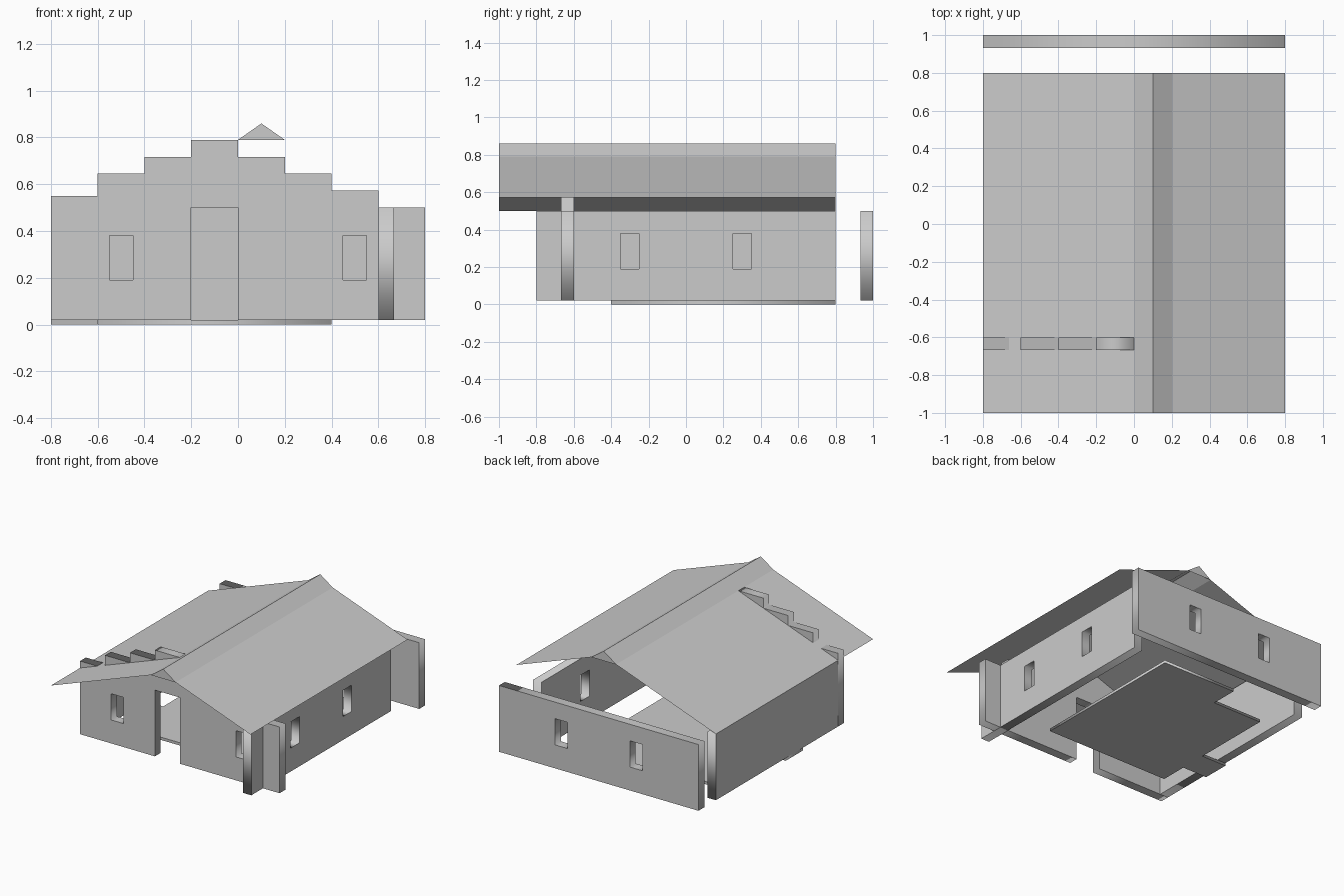
import bpy
from math import pi

if "Cube" in bpy.data.objects:
    bpy.data.objects.remove(bpy.data.objects["Cube"])

BASE, EAVE = 0.02, 0.5
THICK = 0.067
SILL, HEAD = 0.19, 0.38


def slab(name, outline, holes, thickness, location, rotation=(0, 0, 0)):
    """Flat panel: filled outline with cut-out holes, extruded to a thickness."""
    cu = bpy.data.curves.new(name, 'CURVE')
    cu.dimensions = '2D'
    cu.fill_mode = 'BOTH'
    cu.extrude = thickness / 2
    for pts in [outline] + holes:
        sp = cu.splines.new('POLY')
        sp.points.add(len(pts) - 1)
        for p, (a, b) in zip(sp.points, pts):
            p.co = (a, b, 0, 1)
        sp.use_cyclic_u = True
    ob = bpy.data.objects.new(name, cu)
    bpy.context.collection.objects.link(ob)
    ob.location = location
    ob.rotation_euler = rotation
    bpy.ops.object.select_all(action='DESELECT')
    ob.select_set(True)
    bpy.context.view_layer.objects.active = ob
    bpy.ops.object.convert(target='MESH')


def rect(a0, a1, b0, b1):
    return [(a0, b0), (a1, b0), (a1, b1), (a0, b1)]


def windows(*centres):
    return [rect(c - 0.05, c + 0.05, SILL, HEAD) for c in centres]


FACING_FRONT = (pi / 2, 0, 0)
FACING_SIDE = (pi / 2, 0, pi / 2)

# Front wall: stepped gable with a door notch
outline = [(-0.8, BASE), (-0.2, BASE), (-0.2, EAVE), (0, EAVE), (0, BASE), (0.8, BASE)]
steps = [0.55, 0.645, 0.717, 0.79, 0.717, 0.645, 0.573, EAVE]
for i in reversed(range(8)):
    x = -0.8 + 0.2 * i
    outline += [(x + 0.2, steps[i]), (x, steps[i])]
slab("front_wall", outline, windows(-0.5, 0.5), THICK,
     (0, -0.6 - THICK / 2, 0), FACING_FRONT)

# Back wall, standing clear of the house
slab("back_wall", rect(-0.8, 0.8, BASE, EAVE), windows(-0.3, 0.3), THICK,
     (0, 1 - THICK / 2, 0), FACING_FRONT)

# Side walls: the right one crosses the front wall, the left is plain
slab("right_wall", rect(-0.8, 0.8, BASE, EAVE), windows(-0.3, 0.3), THICK,
     (0.6 + THICK / 2, 0, 0), FACING_SIDE)
slab("left_wall", rect(-0.6, 0.8, BASE, EAVE), [], THICK,
     (-0.8 + THICK / 2, 0, 0), FACING_SIDE)

# Floor with a missing back corner and a tab on the left
slab("floor", [(0.4, -0.4), (0.4, 0.8), (-0.2, 0.8), (-0.2, 0.6), (-0.6, 0.6),
               (-0.6, 0), (-0.8, 0), (-0.8, -0.2), (-0.6, -0.2), (-0.6, -0.4)],
     [], BASE, (0, 0, BASE / 2))

# Thin sheet roof with a steeper ridge cap closed at both ends
profile = [(-0.8, 0.5), (0, 0.79), (0.1, 0.86), (0.2, 0.79), (0.8, 0.573)]
n = len(profile)
verts = [(x, y, z) for y in (-1, 0.8) for x, z in profile]
faces = [(i, i + 1, n + i + 1, n + i) for i in range(n - 1)]
faces += [(1, 3, 2), (n + 1, n + 2, n + 3)]
me = bpy.data.meshes.new("roof")
me.from_pydata(verts, [], faces)
bpy.context.collection.objects.link(bpy.data.objects.new("roof", me))
